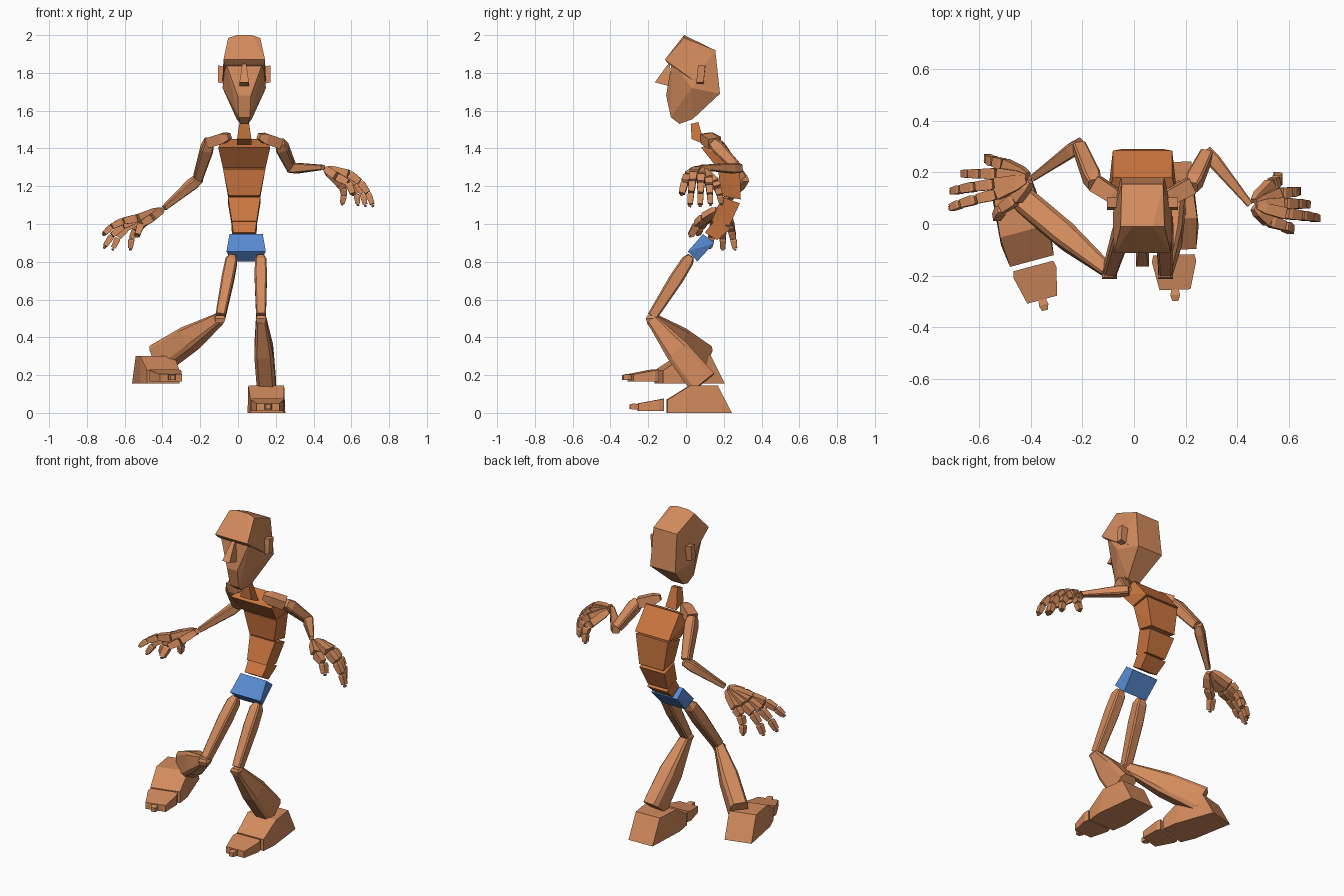
import bpy, bmesh, math
from mathutils import Vector as V, Matrix

if "Cube" in bpy.data.objects:
    bpy.data.objects.remove(bpy.data.objects["Cube"])


def material(name, col):
    m = bpy.data.materials.new(name)
    m.diffuse_color = (*col, 1)
    m.use_nodes = True
    m.node_tree.nodes["Principled BSDF"].inputs["Base Color"].default_value = m.diffuse_color
    return m


TAN = material("tan", (0.65, 0.26, 0.11))
ORANGE = material("orange", (0.60, 0.18, 0.05))
BLUE = material("blue", (0.10, 0.26, 0.65))
CX = 0.033  # x centre line of head and torso


def build(name, parts, mat=TAN, matrix=Matrix()):
    """One flat-shaded object made of convex blocks, each a list of points."""
    bm = bmesh.new()
    for pts in parts:
        vs = [bm.verts.new(matrix @ V(p)) for p in pts]
        bmesh.ops.convex_hull(bm, input=vs)
    bmesh.ops.delete(bm, geom=[v for v in bm.verts if not v.link_faces], context='VERTS')
    bmesh.ops.dissolve_limit(bm, angle_limit=0.03, verts=bm.verts[:], edges=bm.edges[:])
    bmesh.ops.recalc_face_normals(bm, faces=bm.faces[:])
    me = bpy.data.meshes.new(name)
    bm.to_mesh(me)
    bm.free()
    me.materials.append(mat)
    ob = bpy.data.objects.new(name, me)
    bpy.context.collection.objects.link(ob)
    return ob


def mirror(pts, cx=CX):
    """Points (half width, y, z) mirrored about x = cx."""
    return [(cx + s * h, y, z) for h, y, z in pts for s in (1, -1)]


def bone(a, b, secs, hint=(1, 0, 0), chamfer=0.0):
    """Tapered block from a to b; secs = (position, width, depth)."""
    a, b = V(a), V(b)
    d = (b - a).normalized()
    u = V(hint)
    u = (u - d * u.dot(d)).normalized()
    w = d.cross(u)
    k = 1 - chamfer
    corners = [(1, k), (k, 1)] if chamfer else [(1, 1)]
    return [a.lerp(b, t) + u * (su * cu * wu / 2) + w * (sw * cw * dw / 2)
            for t, wu, dw in secs for cu, cw in corners
            for su in (1, -1) for sw in (1, -1)]


# head: cranium with overhanging brow, and the tapering face
cranium = [(.085, -.01, 1.985), (.04, -.01, 2.0), (.08, .155, 1.92), (.11, -.112, 1.87),
           (.105, -.09, 1.845), (.085, .18, 1.69), (.115, .04, 1.76)]
face = [(.10, -.075, 1.86), (.115, .03, 1.72), (.085, .18, 1.69), (.08, .15, 1.9),
        (.035, -.105, 1.68), (.03, -.08, 1.565), (.02, -.035, 1.53), (.04, .035, 1.555)]
build("head", [mirror(cranium), mirror(face)])
build("nose", [mirror([(.010, -.085, 1.85), (.025, -.09, 1.73), (.025, -.165, 1.75),
                       (.012, -.10, 1.84)])])
for side, s in (("left", -1), ("right", 1)):
    build("ear_" + side, [[(CX + s * x, y + (z - 1.79) * .1, z + (x > .12) * .01)
                           for x in (.095, .138) for y in (.06, .098) for z in (1.74, 1.83)]])

# neck and hunched torso blocks
build("neck", [mirror([(.026, .025, 1.53), (.02, .065, 1.54), (.038, .03, 1.45), (.038, .10, 1.42)])], ORANGE)
torso = {
    "upper_chest": [(.138, .08, 1.405), (.115, .18, 1.45), (.115, .285, 1.32), (.113, .165, 1.297)],
    "lower_chest": [(.112, .17, 1.29), (.11, .285, 1.31), (.083, .29, 1.13), (.083, .185, 1.15)],
    "belly": [(.086, .19, 1.143), (.086, .285, 1.11), (.066, .23, .99), (.066, .135, 1.015)],
    "waist": [(.068, .16, 1.03), (.068, .235, .975), (.058, .165, .915), (.058, .10, .955)],
}
for name, prof in torso.items():
    build(name, [mirror(prof)], ORANGE)
build("pelvis", [mirror([(.088, .09, .947), (.088, .15, .90), (.08, .06, .802), (.104, .01, .855)], .043)], BLUE)

# legs: hip, knee, ankle
legs = {"left": [(-.03, .025, .83), (-.095, -.185, .50), (-.42, .085, .285), (.6, .55, 0)],
        "right": [(.12, .025, .83), (.122, -.185, .50), (.15, .09, .16), (1, 0, 0)]}
for side, (hip, knee, ankle, hint) in legs.items():
    build("thigh_" + side, [bone(hip, knee, [(0, .035, .035), (.08, .062, .065), (.35, .065, .075),
                                             (.96, .052, .055)], (1, 0, 0), .25)])
    build("knee_" + side, [bone(V(knee) + V((0, 0, .015)), V(knee) - V((0, 0, .025)),
                                [(0, .04, .04), (.4, .058, .055), (1, .04, .04)])])
    build("calf_" + side, [bone(knee, ankle, [(.02, .055, .06), (.5, .10, .13), (1, .10, .155)],
                                hint, .3)])

# feet: wedge, toe block and small tip
foot = [(.08, .15, 0), (.10, -.10, 0), (.088, -.19, 0), (.088, -.19, .07),
        (.08, .075, .145), (.095, -.07, .145)]
toe = [(.08, -.21, .01), (.08, -.21, .075), (.086, -.235, .01), (.086, -.235, .07),
       (.06, -.345, .01), (.06, -.345, .05)]
tip = [(.013, -.34, .02), (.013, -.34, .045), (.019, -.365, .018), (.019, -.365, .05),
       (.012, -.388, .02), (.012, -.388, .045)]
for side, loc, ang in (("left", (-.445, .04, .155), 15), ("right", (.147, .09, 0), 2)):
    mat = Matrix.Translation(loc) @ Matrix.Rotation(math.radians(ang), 4, 'Z')
    for name, pts in (("foot", foot), ("toes", toe), ("toe_tip", tip)):
        build(name + "_" + side, [mirror(pts, 0)], TAN, mat)

# arms: collar, shoulder, elbow, wrist
arms = {"left": [(-.045, .09, 1.465), (-.155, .16, 1.43), (-.215, .305, 1.235), (-.39, .18, 1.085)],
        "right": [(.11, .09, 1.465), (.225, .15, 1.425), (.285, .275, 1.295), (.45, .075, 1.30)]}
for side, (collar, shoulder, elbow, wrist) in arms.items():
    build("collar_" + side, [bone(collar, shoulder, [(0, .035, .03), (.3, .06, .055), (.95, .065, .055)], (0, 1, 0))])
    build("upper_arm_" + side, [bone(shoulder, elbow, [(-.05, .05, .05), (.15, .066, .068), (.95, .05, .052)],
                                     (1, 0, 0), .25)])
    build("forearm_" + side, [bone(elbow, wrist, [(-.05, .045, .045), (.15, .055, .055), (1, .026, .026)],
                                   (0, 0, 1), .25)])

# hands: each finger runs wrist -> knuckle -> tip along a bent path
hands = {
    "left": [("thumb", (-.46, .095, 1.03), (-.535, .02, .93)),
             ("index_finger", (-.535, .115, 1.03), (-.715, .06, .94)),
             ("middle_finger", (-.54, .155, 1.025), (-.71, .125, .87)),
             ("ring_finger", (-.53, .195, 1.015), (-.665, .195, .86)),
             ("little_finger", (-.505, .232, 1.0), (-.57, .26, .86))],
    "right": [("thumb", (.525, .01, 1.25), (.61, -.025, 1.15)),
              ("index_finger", (.59, .04, 1.265), (.715, .02, 1.09)),
              ("middle_finger", (.582, .08, 1.255), (.675, .075, 1.09)),
              ("ring_finger", (.568, .12, 1.235), (.635, .13, 1.095)),
              ("little_finger", (.535, .155, 1.215), (.55, .19, 1.10))],
}
for side, fingers in hands.items():
    wrist = V(arms[side][3])
    s = -1 if side == "left" else 1
    for name, k, t in fingers:
        k, t = V(k), V(t)
        start = wrist.lerp(k, .18)
        parts = [bone(start, k, [(0, .02, .025), (.3, .04, .04), (.96, .046, .042)], (0, 1, 0))]
        ctrl = k.lerp(t, .5) + V((s * .035, 0, .035))
        n = 2 if name == "thumb" else 3
        ts = [i / n for i in range(n)] + [.95]
        path = [k.lerp(ctrl, u).lerp(ctrl.lerp(t, u), u) for u in ts]
        for i in range(n):
            w = .043 - .005 * i
            parts.append(bone(path[i], path[i + 1], [(.02, w - .008, w - .008), (.2, w, w),
                                                     (.95, w - .006, w - .008)], (0, 1, 0)))
        parts.append(bone(path[-1], t, [(0, .012, .012), (.5, .018, .016), (1, .01, .01)], (0, 1, 0)))
        build(name + "_" + side, parts)
